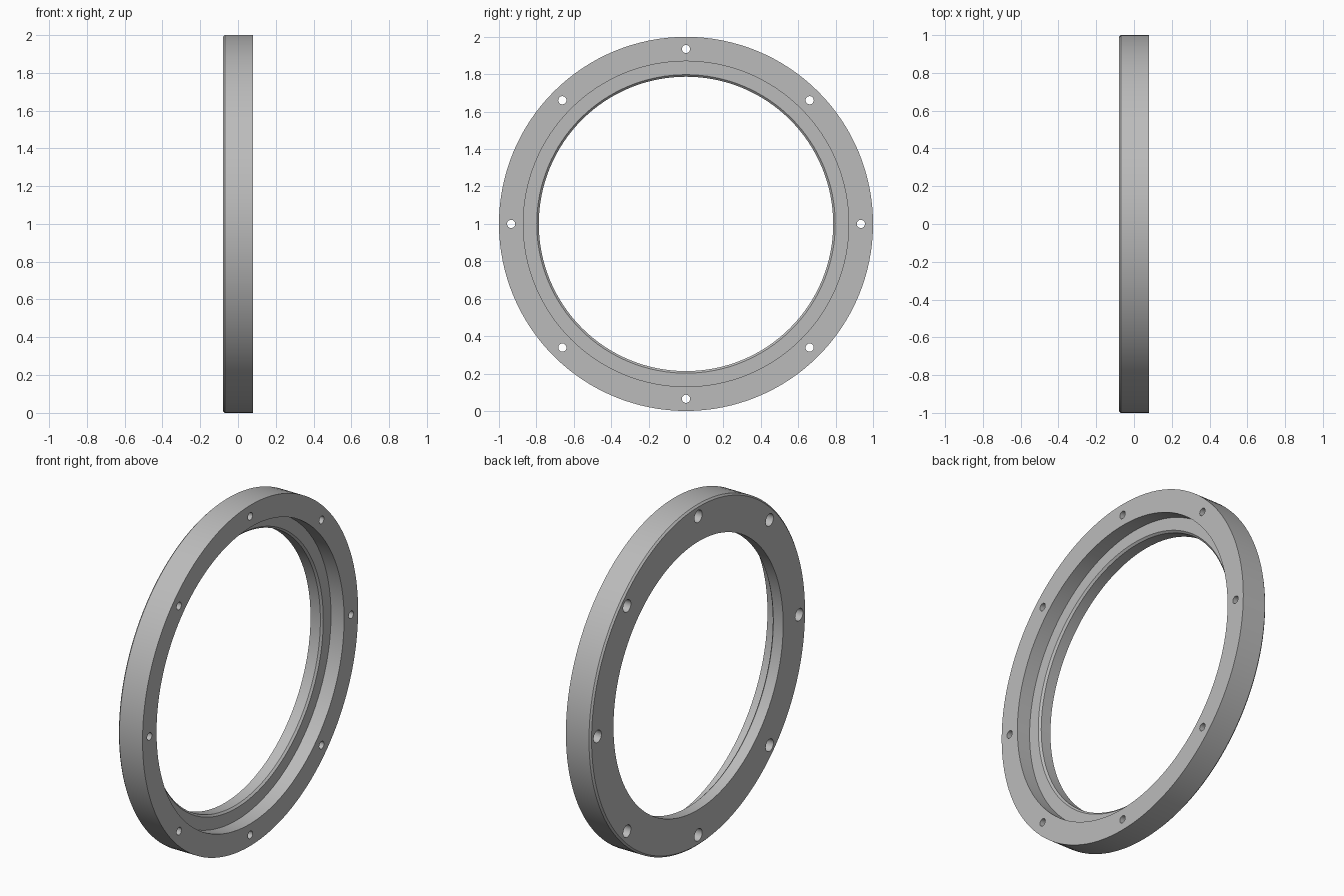
import bpy, bmesh
from math import radians, pi, sin, cos
from mathutils import Vector, Matrix

cube = bpy.data.objects.get("Cube")
if cube:
    bpy.data.objects.remove(cube)

HALF = 0.08          # half thickness of the ring
CENTRE = Vector((0, 0, 1))

steel = bpy.data.materials.new("plain grey metal")
steel.use_nodes = True
grey = (0.5, 0.5, 0.5, 1)
steel.diffuse_color = grey
steel.node_tree.nodes["Principled BSDF"].inputs["Base Color"].default_value = grey


def lathe(bm, profile, steps, centre):
    """Spin a closed (x, radius) profile around an x-parallel axis."""
    verts = [bm.verts.new(centre + Vector((x, 0, r))) for x, r in profile]
    edges = [bm.edges.new((a, b)) for a, b in zip(verts, verts[1:] + verts[:1])]
    bmesh.ops.spin(bm, geom=verts + edges, cent=centre, axis=(1, 0, 0),
                   angle=2 * pi, steps=steps, use_merge=True)


def finish(bm, name):
    bmesh.ops.remove_doubles(bm, verts=bm.verts, dist=1e-5)
    bmesh.ops.recalc_face_normals(bm, faces=bm.faces)
    mesh = bpy.data.meshes.new(name)
    bm.to_mesh(mesh)
    bm.free()
    mesh.materials.append(steel)
    obj = bpy.data.objects.new(name, mesh)
    bpy.context.collection.objects.link(obj)
    return obj


# Flange ring: stepped bore, chamfered lip and chamfered outer back edge
bm = bmesh.new()
lathe(bm, [(-HALF, 0.787), (-HALF, 0.99), (-HALF + 0.01, 1), (HALF, 1),
           (HALF, 0.87), (-0.005, 0.87), (-0.005, 0.798), (-0.016, 0.787)],
      128, CENTRE)
ring = finish(bm, "flange_ring")

# Bolt hole cutters: narrow through hole with a wider counterbore at the back
bm = bmesh.new()
for i in range(8):
    a = i * pi / 4
    at = CENTRE + 0.935 * Vector((0, sin(a), cos(a)))
    for radius, x0, x1 in ((0.022, 0, HALF + 0.02), (0.036, -HALF - 0.02, 0)):
        place = Matrix.Translation(at + Vector(((x0 + x1) / 2, 0, 0)))
        bmesh.ops.create_cone(bm, cap_ends=True, segments=24, radius1=radius,
                              radius2=radius, depth=x1 - x0 + 0.004,
                              matrix=place @ Matrix.Rotation(pi / 2, 4, "Y"))
cutter = finish(bm, "bolt_hole_cutter")
cutter.hide_render = True

cut = ring.modifiers.new("bolt holes", "BOOLEAN")
cut.operation = "DIFFERENCE"
cut.solver = "EXACT"
cut.use_self = True
cut.object = cutter

bpy.ops.object.select_all(action="DESELECT")
ring.select_set(True)
bpy.context.view_layer.objects.active = ring
bpy.ops.object.modifier_apply(modifier=cut.name)
bpy.data.objects.remove(cutter)
bpy.ops.object.shade_smooth_by_angle(angle=radians(30))
